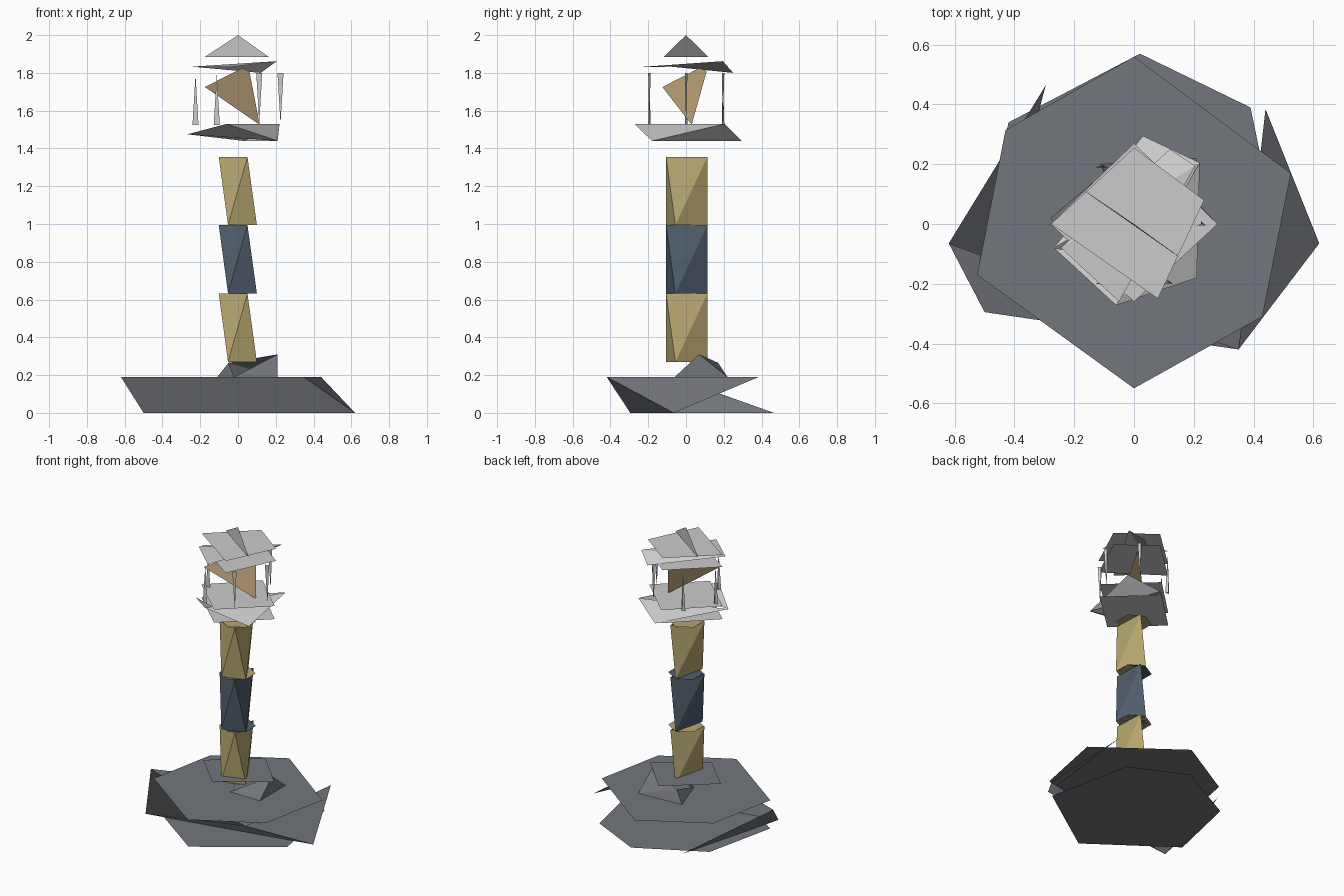
import bpy, math

if "Cube" in bpy.data.objects:
    bpy.data.objects.remove(bpy.data.objects["Cube"])


def material(name, rgb):
    m = bpy.data.materials.new(name)
    m.diffuse_color = (*rgb, 1)
    m.use_nodes = True
    m.node_tree.nodes["Principled BSDF"].inputs["Base Color"].default_value = m.diffuse_color
    return m


STONE = material("stone", (0.17, 0.18, 0.2))
SAND = material("sand", (0.47, 0.38, 0.16))
NAVY = material("navy", (0.08, 0.11, 0.15))
GLOW = material("glow", (0.5, 0.36, 0.19))


def make(name, verts, faces, mat=None):
    me = bpy.data.meshes.new(name)
    me.from_pydata(verts, [], faces)
    me.update()
    ob = bpy.data.objects.new(name, me)
    bpy.context.collection.objects.link(ob)
    if mat:
        me.materials.append(mat)
    return ob


def plate(name, pts, z, mat=None):
    """Flat polygon at height z."""
    return make(name, [(x, y, z) for x, y in pts], [range(len(pts))], mat)


# rock plinth: two flat caps and the remaining slanted side faces
plate("plinth_top", [(0, .56), (-.43, .315), (-.525, -.17), (0, -.55), (.43, -.31), (.525, .17)], .19, STONE)
plate("plinth_bottom", [(.02, .57), (.39, .39), (.51, -.19), (0, -.54), (-.53, -.16), (-.42, .34)], 0, STONE)
make("plinth_sides",
     [(-.62, -.065, .19), (.35, -.42, .19), (.44, .385, .19),
      (-.5, -.295, 0), (.62, -.065, 0), (-.295, .465, 0)],
     [(0, 3, 4, 1), (1, 4, 2), (5, 3, 0)], STONE)

# tower foot: slanted shards under a square slab
square = [(-.28, 0), (0, -.26), (.28, 0), (0, .27)]
plate("foot_slab", [(-.28, .02), (-.05, -.21), (.27, .01), (.02, .27)], .31, STONE)
make("foot_sides",
     [(-.02, -.06, .19), (.21, -.06, .19), (.21, .07, .31),
      (.21, .22, .19), (-.05, .17, .265), (-.11, .2, .19)],
     [(0, 1, 2), (1, 3, 2), (3, 4, 2), (3, 5, 4), (5, 0, 4)], STONE)

# tower: three twisted bands
top = [(-.102, -.055), (.05, -.106), (.04, .113)]
bottom = [(-.053, -.106), (.1, -.056), (0, .115)]
cap = [(.112 * math.cos(math.radians(a)), .112 * math.sin(math.radians(a)))
       for a in range(30, 390, 60)]
levels = [.27, .632, .995, 1.355]
for i, mat in enumerate([SAND, NAVY, SAND]):
    z0, z1 = levels[i], levels[i + 1]
    make(f"tower_band_{i + 1}",
         [(x, y, z1) for x, y in top] + [(x, y, z0) for x, y in bottom],
         [(0, 3, 1), (1, 3, 4), (1, 4, 2), (2, 4, 5), (2, 5, 0), (0, 5, 3)], mat)
    plate(f"band_top_{i + 1}", cap, z1, mat)
    plate(f"band_bottom_{i + 1}", cap[::-1], z0, mat)

# gallery deck
plate("gallery_top", square, 1.53)
plate("gallery_bottom", square[::-1], 1.44)
make("gallery_sides",
     [(-.06, -.272, 1.53), (.22, .205, 1.53), (.21, -.18, 1.44),
      (.03, .295, 1.44), (-.268, -.08, 1.475)],
     [(0, 2, 1), (0, 4, 2), (1, 2, 3), (1, 3, 4)])

# lantern lamp
make("lamp", [(-.175, -.125, 1.725), (.02, .07, 1.825), (.06, .11, 1.81), (.115, .03, 1.525)],
     [(0, 3, 2, 1)], GLOW)

# six tapered posts around the lantern
for i in range(6):
    a = math.radians(60 * i)
    x, y = .225 * math.cos(a), .225 * math.sin(a)
    tip, wide = (1.79, 1.525) if x < 0 else (1.53, 1.8)
    w = .016
    make(f"lantern_post_{i + 1}",
         [(x, y, tip), (x - w, y - w / 3, wide), (x + w, y - w / 3, wide), (x, y + w / 2, wide)],
         [(0, 1, 2), (0, 2, 3)])

# roof: eave slab, upper plate and pointed fin
roof = [(-.278, 0), (.08, -.25), (.235, .08), (0, .255)]
plate("eave_bottom", roof[::-1], 1.8)
make("eave_sides",
     [(-.245, -.08, 1.833), (-.05, -.26, 1.83), (.205, .195, 1.862), (.12, .25, 1.8)],
     [(0, 1, 2), (0, 2, 3)])
plate("roof_plate", roof, 1.883)
make("roof_peak", [(0, 0, 2), (-.178, .12, 1.883), (.165, -.12, 1.883)], [(0, 1, 2)])
